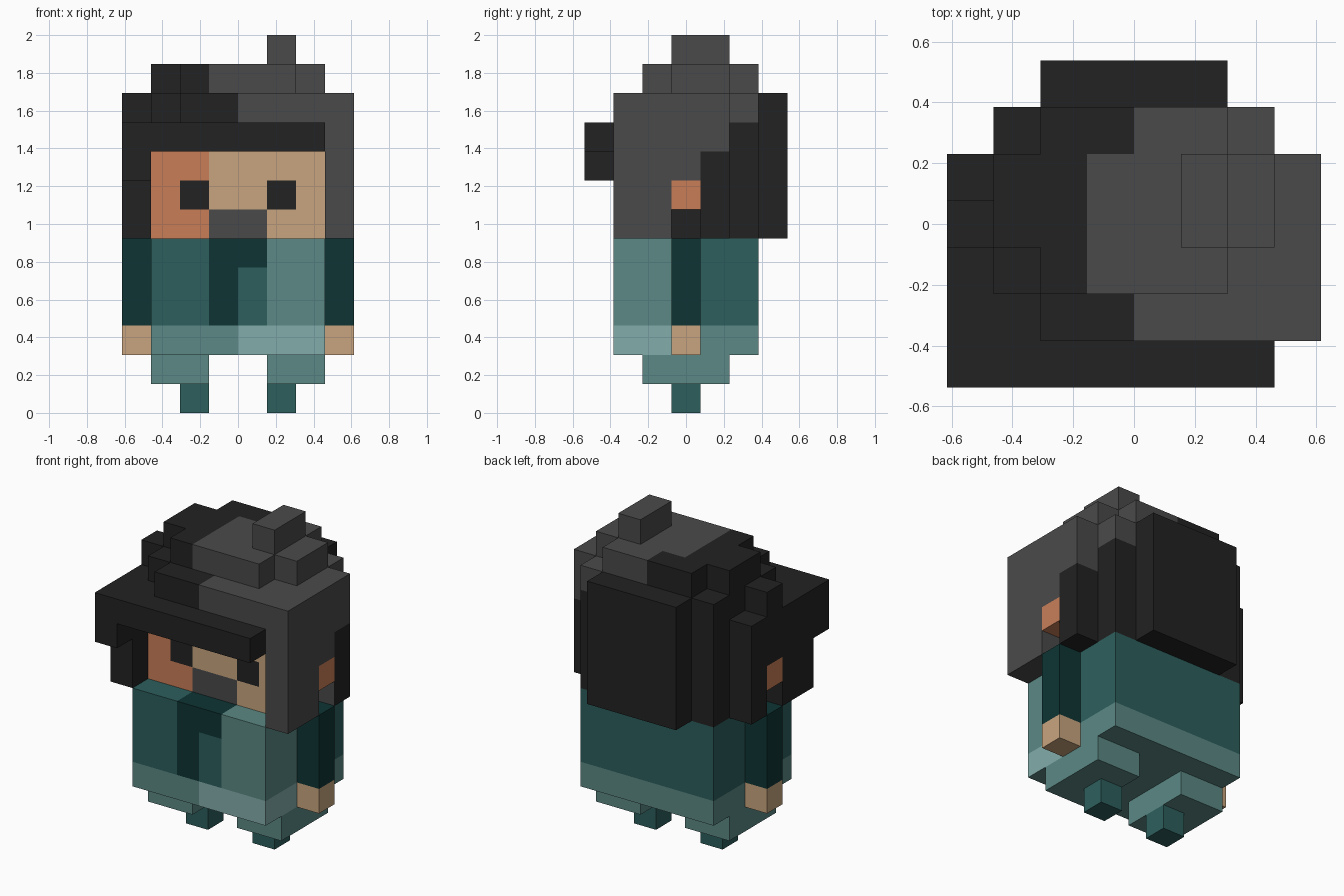
import bpy, bmesh
from mathutils import Vector

if "Cube" in bpy.data.objects:
    bpy.data.objects.remove(bpy.data.objects["Cube"])

U = 2 / 13  # one cube of the model's grid


def lin(c):
    c /= 255
    return c / 12.92 if c <= 0.04045 else ((c + 0.055) / 1.055) ** 2.4


COLOURS = {
    "black": (0x22, 0x22, 0x22), "grey": (0x4A, 0x4A, 0x4A),
    "tan": (0xC8, 0xA5, 0x7E), "orange": (0xC9, 0x7E, 0x59),
    "deep teal": (0x0E, 0x34, 0x34), "mid teal": (0x2C, 0x5F, 0x5D),
    "light teal": (0x5B, 0x89, 0x85), "pale teal": (0x82, 0xAD, 0xAB),
}
MATS = {}
for key, rgb in COLOURS.items():
    MATS[key] = bpy.data.materials.new(key)
    MATS[key].diffuse_color = (*[lin(c) for c in rgb], 1)


def block(name, x, y, z, colour, cuts=()):
    """Box in grid units; colour is a name or a rule(centre, normal).
    Cuts are (axis, position) planes that split the faces for colouring."""
    bm = bmesh.new()
    bmesh.ops.create_cube(bm, size=1)
    for v in bm.verts:
        v.co = [(a + b) / 2 + c * (b - a) for (a, b), c in zip((x, y, z), v.co)]
    for axis, pos in cuts:
        n = Vector((0, 0, 0))
        n[axis] = 1
        bmesh.ops.bisect_plane(bm, geom=bm.verts[:] + bm.edges[:] + bm.faces[:],
                               plane_co=n * pos, plane_no=n)
    bm.normal_update()
    mesh = bpy.data.meshes.new(name)
    used = []
    for f in bm.faces:
        c = colour(f.calc_center_bounds(), f.normal) if callable(colour) else colour
        if c not in used:
            used.append(c)
            mesh.materials.append(MATS[c])
        f.material_index = used.index(c)
    bmesh.ops.scale(bm, vec=(U, U, U), verts=bm.verts)
    bm.to_mesh(mesh)
    bm.free()
    ob = bpy.data.objects.new(name, mesh)
    bpy.context.collection.objects.link(ob)


# Colour rules
def torso_rule(c, n):
    low = c.z < 3
    if n.y < -0.5 or n.z > 0.5:  # jacket front and shoulders
        if low:
            return "light teal" if c.x < 0 else "pale teal"
        if c.x < -1:
            return "mid teal"
        if c.x > 1:
            return "light teal"
        return "deep teal" if c.x < 0 or c.z > 5 else "mid teal"
    if n.z < -0.5:
        return "light teal"
    if n.x > 0.5 and c.y < 0:
        return "pale teal" if low else "light teal"
    return "light teal" if low else "mid teal"


def face_rule(c, n):
    if n.y > -0.5:
        return "black"
    if 7 < c.z < 8 and 1 < abs(c.x) < 2:  # eyes
        return "black"
    if c.z < 7 and abs(c.x) < 1:  # beard
        return "grey"
    return "orange" if c.x < -1 else "tan"


def side_rule(c, n):
    return "black" if c.x < 0 or (c.y > 0.5 and c.z < 9) else "grey"


def half_rule(c, n):
    return "grey" if c.x > 0 else "black"


def back_rule(c, n):
    return "grey" if c.x > 0 and c.z > 10 else "black"


def top_rule(c, n):
    return "grey" if c.x > 0 or (c.x > -1 and c.y < 1.5) else "black"


# Torso and head
block("torso", (-3, 3), (-2.5, 2.5), (2, 6), torso_rule,
      [(0, -1), (0, 0), (0, 1), (1, 0), (2, 3), (2, 5)])
block("head", (-3, 3), (-1.5, 1.5), (6, 9), face_rule,
      [(0, -2), (0, -1), (0, 1), (0, 2), (2, 7), (2, 8)])

# Limbs, ears and side hair, mirrored
for s, side in ((-1, "left"), (1, "right")):
    def span(a, b):
        return tuple(sorted((s * a, s * b)))
    block(side + "_foot", span(1, 2), (-0.5, 0.5), (0, 1), "mid teal")
    block(side + "_leg", span(1, 3), (-1.5, 1.5), (1, 2), "light teal")
    block(side + "_hand", span(3, 4), (-0.5, 0.5), (2, 3), "tan")
    block(side + "_arm", span(3, 4), (-0.5, 0.5), (3, 6), "deep teal")
    block(side + "_ear", span(3, 4), (-0.5, 0.5), (7, 8), "orange")
    block(side + "_front_hair", span(3, 4), (-2.5, -0.5), (6, 8), side_rule)
    block(side + "_rear_hair", span(3, 4), (0.5, 1.5), (6, 8), side_rule)
    block(side + "_upper_hair", span(3, 4), (-2.5, 1.5), (8, 11 if s > 0 else 10),
          side_rule, [(1, 0.5), (2, 9)])
    block(side + "_top_step", span(2, 3), (-0.5, 1.5), (11, 12), half_rule)

# Hair at the back and over the crown
block("back_hair", (-3, 3), (1.5, 2.5), (6, 11), back_rule, [(0, 0), (2, 10)])
block("back_hair_panel", (-2, 2), (2.5, 3.5), (6, 11), "black")
block("crown_hair", (-2, 3), (-2.5, 1.5), (9, 11), half_rule, [(0, 0)])
block("crown_left_edge", (-3, -2), (-2.5, 1.5), (9, 10), "black")
block("crown_left_step", (-3, -2), (-1.5, 1.5), (10, 11), "black")
block("left_tuft", (-4, -3), (-0.5, 0.5), (10, 11), "black")
block("top_hair", (-2, 2), (-1.5, 2.5), (11, 12), top_rule,
      [(0, -1), (0, 0), (1, 1.5)])
block("top_tuft", (1, 2), (-0.5, 1.5), (12, 13), "grey")

# Fringe over the forehead
block("fringe", (-4, 3), (-3.5, -2.5), (9, 10), "black")
block("fringe_tip", (-4, -3), (-3.5, -2.5), (8, 9), "black")

for m in bpy.data.materials:
    if m.users and not m.is_grease_pencil:
        m.use_nodes = True
        m.node_tree.nodes["Principled BSDF"].inputs["Base Color"].default_value = m.diffuse_color
